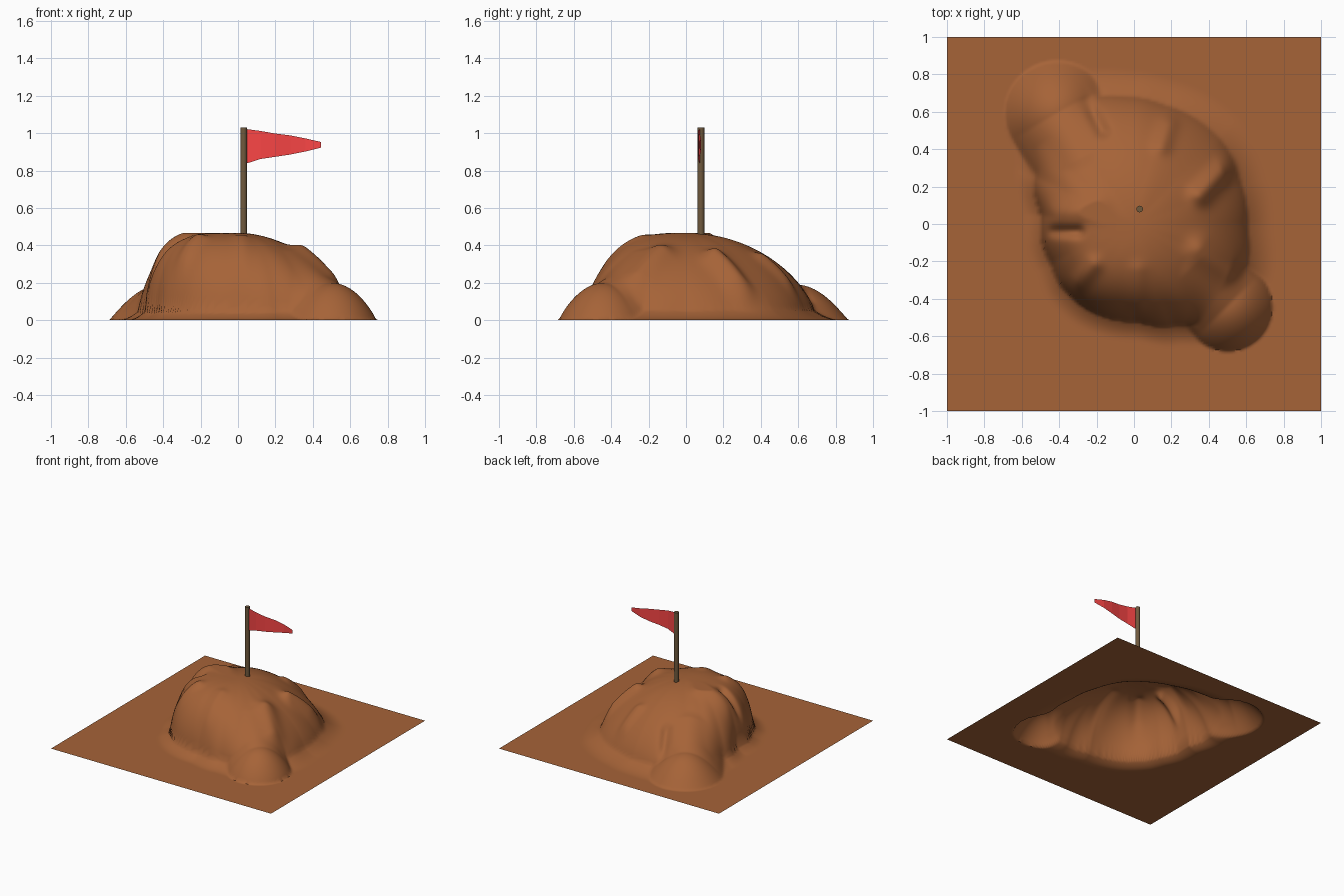
import bpy, bmesh, math
from mathutils import Vector

if "Cube" in bpy.data.objects:
    bpy.data.objects.remove(bpy.data.objects["Cube"])


def finish(name, bm, color, angle=None):
    mesh = bpy.data.meshes.new(name)
    bm.to_mesh(mesh)
    bm.free()
    ob = bpy.data.objects.new(name, mesh)
    bpy.context.collection.objects.link(ob)
    mat = bpy.data.materials.new(name + "_colour")
    mat.diffuse_color = (*color, 1)
    mat.use_nodes = True
    mat.node_tree.nodes["Principled BSDF"].inputs["Base Color"].default_value = mat.diffuse_color
    mesh.materials.append(mat)
    if angle:
        bpy.context.view_layer.objects.active = ob
        ob.select_set(True)
        bpy.ops.object.shade_smooth_by_angle(angle=math.radians(angle))
        ob.select_set(False)
    return ob


# Dome footprint: angle in degrees, radius, profile fullness, edge softness
FOOT = [(0, .62, 1.8, .65), (20, .63, 1.8, .7), (45, .67, 1.8, .72), (75, .67, 2, .65),
        (90, .69, 2, .62), (110, .73, 2, .65), (125, .74, 2, .7), (140, .69, 2.4, .7),
        (155, .59, 3.2, .65), (175, .50, 4.2, .5), (190, .50, 4.2, .5), (205, .49, 4.2, .52),
        (220, .51, 3.8, .55), (240, .52, 3.4, .55), (270, .52, 3, .57), (290, .58, 2.6, .6),
        (305, .65, 2.2, .65), (325, .68, 2, .7), (340, .66, 1.9, .7), (360, .62, 1.8, .65)]

# Low slumped lobes: start, end, start height, end height, radius, softness
LOBES = [((.30, -.24), (.50, -.44), .34, .20, .24, .9),
         ((-.28, .36), (-.41, .59), .34, .19, .28, 1.1)]

# Ridges and grooves: start, end, height, width
RIDGES = [((.36, .16), (.50, .31), .06, .06), ((-.44, .05), (-.20, .09), .03, .06),
          ((.36, -.14), (.52, -.25), .05, .07), ((.15, .42), (.19, .55), .03, .05),
          ((-.26, .68), (-.17, .50), -.04, .035), ((-.32, -.34), (-.22, -.22), .03, .05),
          ((-.44, -.04), (-.30, -.04), -.04, .03), ((.02, -.46), (.02, -.25), .015, .05)]


def foot(deg):
    for a, b in zip(FOOT, FOOT[1:]):
        if a[0] <= deg <= b[0]:
            k = (deg - a[0]) / (b[0] - a[0])
            k = .5 * k + .5 * k * k * (3 - 2 * k)
            return [u + (v - u) * k for u, v in zip(a[1:], b[1:])]


def along(x, y, a, b):
    """Position along a segment and distance from it."""
    a, b, v = Vector(a), Vector(b), Vector((x, y))
    k = min(1, max(0, (v - a).dot(b - a) / (b - a).length_squared))
    return k, (v - a - (b - a) * k).length


def smooth_max(a, b, w):
    e = max(0, w - abs(a - b)) / w
    return max(a, b) + e * e * w / 4


def height(x, y):
    if max(abs(x), abs(y)) > .95:
        return 0
    r, p, q = foot(math.degrees(math.atan2(y, x)) % 360)
    t = math.hypot(x, y) / r
    h = .467 * max(0, 1 - t ** p) ** q
    # flared skirt around the base
    s = min(1, max(0, (1.2 - t) / .3))
    h = max(h, .10 * s * s)
    for a, b, z0, z1, rad, soft in LOBES:
        k, d = along(x, y, a, b)
        if d < rad:
            z = (z0 + (z1 - z0) * k) * (1 - (d / rad) ** 2) ** soft
            h = smooth_max(h, z, min(.07, z))
    fade = min(1, max(0, (1 - t) / .15))
    if fade:
        for a, b, amp, w in RIDGES:
            d = along(x, y, a, b)[1]
            h += amp * fade * math.exp(-(d / w) ** 2)
    return min(h, .467)


# Ground and mound are one open sheet
bm = bmesh.new()
bmesh.ops.create_grid(bm, x_segments=160, y_segments=160, size=1)
for v in bm.verts:
    v.co.z = height(v.co.x, v.co.y)
finish("dirt_mound", bm, (.38, .125, .039), 50)

# Flag pole
bm = bmesh.new()
bmesh.ops.create_cone(bm, cap_ends=True, segments=10, radius1=.018, radius2=.018, depth=.60)
bmesh.ops.translate(bm, verts=bm.verts, vec=(.03, .08, .73))
finish("flag_pole", bm, (.16, .10, .047), 40)

# Pennant, a thin rippled sheet: x, y, bottom, top
FLAG = [(.045, .075, .838, 1.022), (.12, .064, .862, 1.012), (.20, .066, .874, .998),
        (.28, .076, .886, .988), (.36, .080, .902, .972), (.445, .070, .923, .953)]
bm = bmesh.new()
cols = [(bm.verts.new((x, y, lo)), bm.verts.new((x, y, hi))) for x, y, lo, hi in FLAG]
for a, b in zip(cols, cols[1:]):
    bm.faces.new((a[0], b[0], b[1], a[1]))
finish("pennant", bm, (.95, .06, .06))
